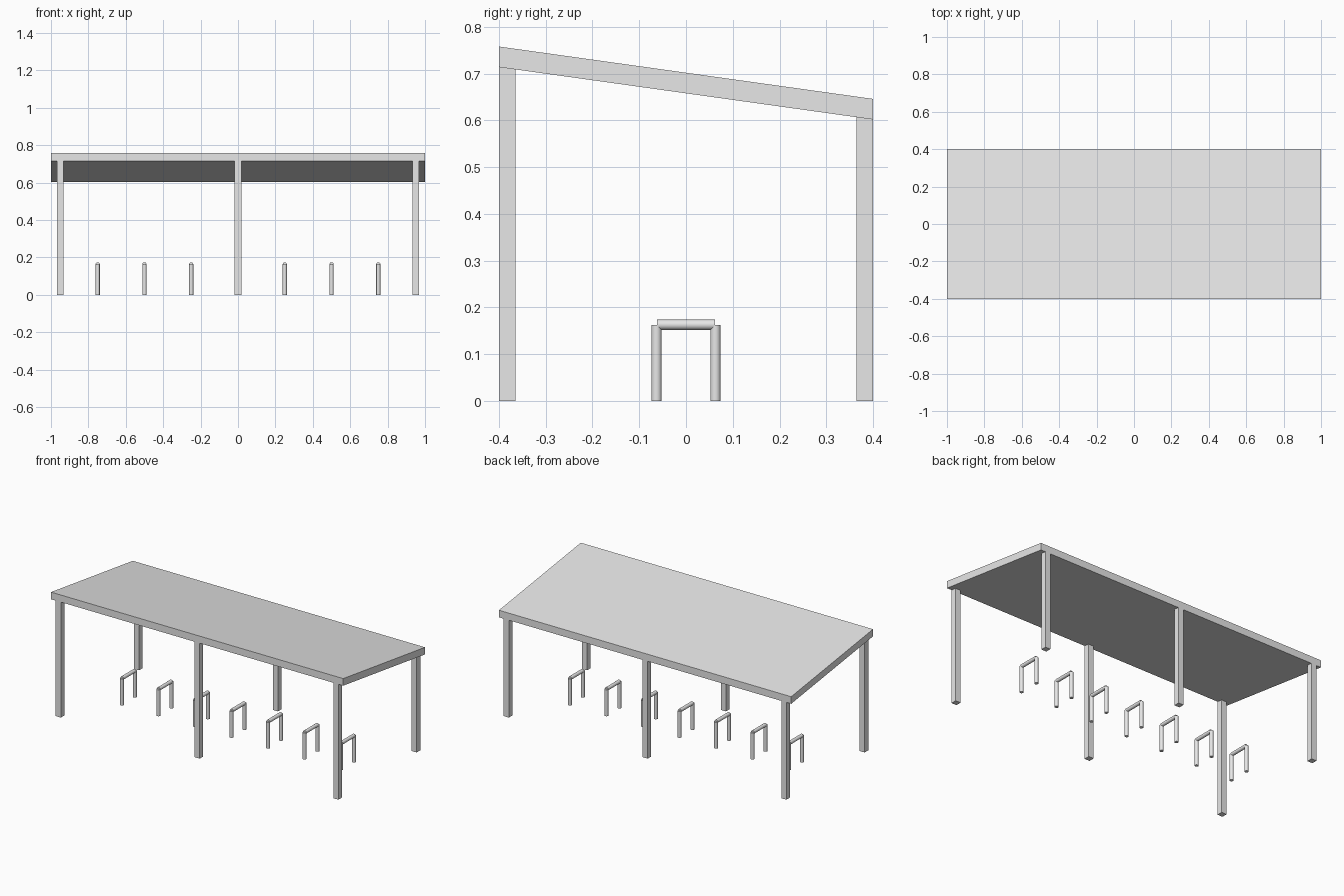
import bpy, bmesh, math
from mathutils import Matrix

cube = bpy.data.objects.get("Cube")
if cube:
    bpy.data.objects.remove(cube, do_unlink=True)

GREY = (0.8, 0.8, 0.8, 1.0)
metal = bpy.data.materials.new("light_grey")
metal.use_nodes = True
metal.diffuse_color = GREY
metal.node_tree.nodes["Principled BSDF"].inputs["Base Color"].default_value = GREY

HALF_DEPTH, POST, ROOF_THICK = 0.4, 0.035, 0.044


def underside(y):
    """Height of the sloping roof underside at depth y."""
    return 0.658 - 0.14 * y


def add_object(name, bm):
    bmesh.ops.recalc_face_normals(bm, faces=bm.faces)
    mesh = bpy.data.meshes.new(name)
    bm.to_mesh(mesh)
    bm.free()
    mesh.materials.append(metal)
    obj = bpy.data.objects.new(name, mesh)
    bpy.context.collection.objects.link(obj)
    return obj


def extruded_profile(name, profile, x, width):
    """Extrude a (y, z) side profile along x, centred on x."""
    bm = bmesh.new()
    face = bm.faces.new([bm.verts.new((x - width / 2, y, z)) for y, z in profile])
    ext = bmesh.ops.extrude_face_region(bm, geom=[face])
    verts = [v for v in ext["geom"] if isinstance(v, bmesh.types.BMVert)]
    bmesh.ops.translate(bm, vec=(width, 0, 0), verts=verts)
    return add_object(name, bm)


def add_tube(bm, radius, length, matrix):
    bmesh.ops.create_cone(bm, cap_ends=True, segments=24, radius1=radius,
                          radius2=radius, depth=length, matrix=matrix)


# Sloping roof slab
f, b = -HALF_DEPTH, HALF_DEPTH
extruded_profile("roof", [(f, underside(f)), (b, underside(b)),
                          (b, underside(b) + ROOF_THICK),
                          (f, underside(f) + ROOF_THICK)], 0, 2)

# Square posts, cut at the top to meet the roof
for row, y0 in (("front", f), ("back", b - POST)):
    y1 = y0 + POST
    for side, x in (("right", -0.95), ("middle", 0), ("left", 0.95)):
        extruded_profile(f"{row}_{side}_post",
                         [(y0, 0), (y1, 0), (y1, underside(y1)), (y0, underside(y0))],
                         x, POST)

# Row of tubular bike stands
RADIUS, SPREAD, HEIGHT = 0.011, 0.063, 0.163
for i in range(7):
    x = (i - 3) * 0.25
    bm = bmesh.new()
    for y in (-SPREAD, SPREAD):
        add_tube(bm, RADIUS, HEIGHT, Matrix.Translation((x, y, HEIGHT / 2)))
    add_tube(bm, RADIUS, 0.123, Matrix.Translation((x, 0, HEIGHT))
             @ Matrix.Rotation(math.pi / 2, 4, "X"))
    stand = add_object(f"bike_stand_{i + 1}", bm)
    bpy.ops.object.select_all(action="DESELECT")
    stand.select_set(True)
    bpy.context.view_layer.objects.active = stand
    bpy.ops.object.shade_smooth_by_angle(angle=math.radians(40))
